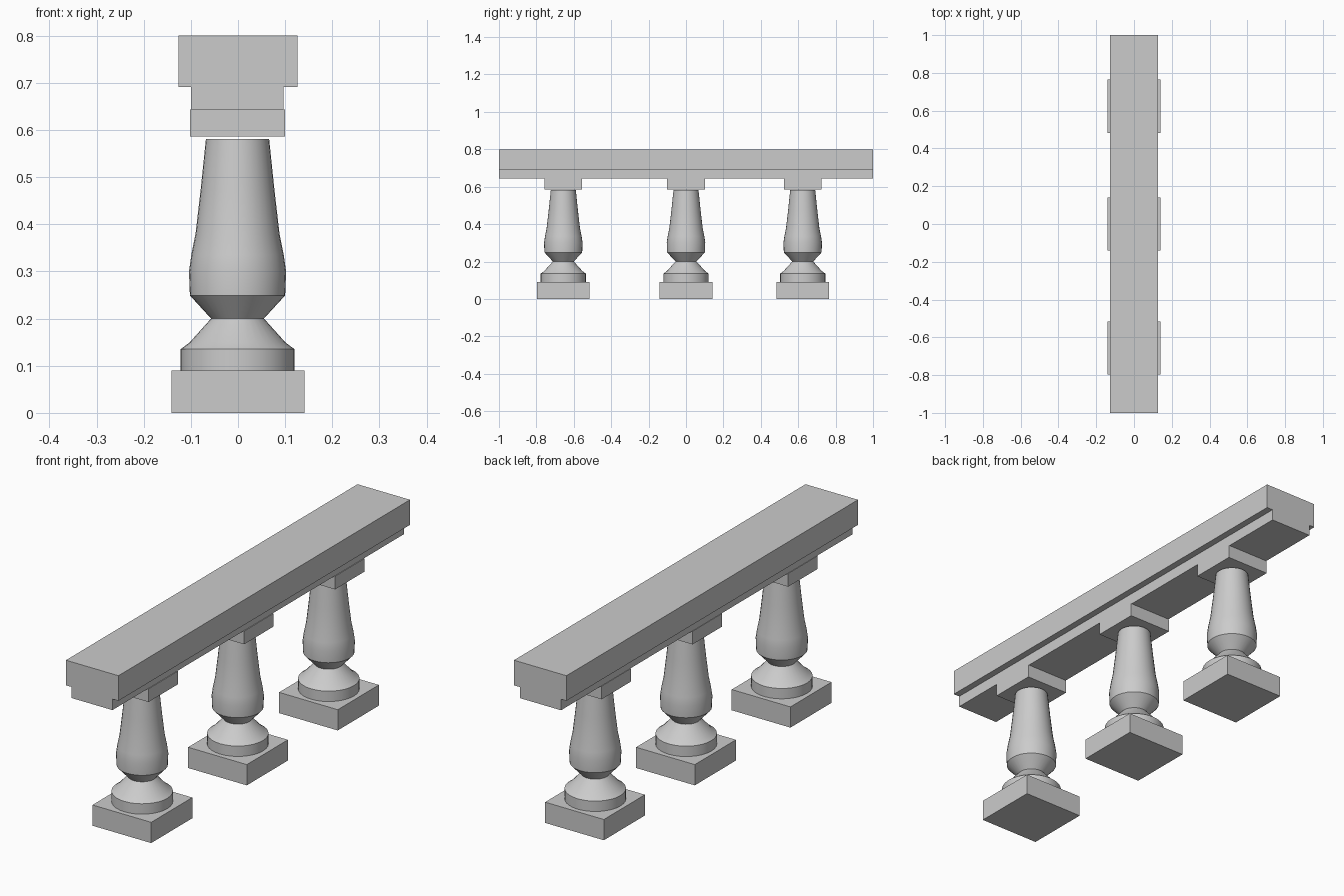
import bpy, bmesh
from math import radians
from mathutils import Matrix, Vector

if "Cube" in bpy.data.objects:
    bpy.data.objects.remove(bpy.data.objects["Cube"])

CENTERS = (-0.656, 0.0, 0.624)   # baluster spacing along y
SIDES = 32
PROFILE = [(0.121, 0.09), (0.121, 0.135), (0.102, 0.149), (0.056, 0.20),
           (0.101, 0.249), (0.103, 0.30), (0.098, 0.335), (0.089, 0.38),
           (0.078, 0.475), (0.067, 0.581)]


def finish(bm, name):
    bmesh.ops.recalc_face_normals(bm, faces=bm.faces)
    mesh = bpy.data.meshes.new(name)
    bm.to_mesh(mesh)
    bm.free()
    obj = bpy.data.objects.new(name, mesh)
    bpy.context.collection.objects.link(obj)
    return obj


def box(name, x0, x1, y0, y1, z0, z1):
    bm = bmesh.new()
    center = Vector((x0 + x1, y0 + y1, z0 + z1)) / 2
    size = Matrix.Diagonal((x1 - x0, y1 - y0, z1 - z0, 1))
    bmesh.ops.create_cube(bm, size=1, matrix=Matrix.Translation(center) @ size)
    return finish(bm, name)


def turned(name, profile, x, y):
    bm = bmesh.new()
    rings = []
    for r, z in profile:
        ring = bmesh.ops.create_circle(bm, segments=SIDES, radius=r,
                                       matrix=Matrix.Translation((x, y, z)))
        rings.append(ring["verts"])
    for a, b in zip(rings, rings[1:]):
        for i in range(SIDES):
            j = (i + 1) % SIDES
            bm.faces.new((a[i], a[j], b[j], b[i]))
    bm.faces.new(rings[0])
    bm.faces.new(rings[-1])
    obj = finish(bm, name)
    bpy.ops.object.select_all(action='DESELECT')
    obj.select_set(True)
    bpy.context.view_layer.objects.active = obj
    bpy.ops.object.shade_smooth_by_angle(angle=radians(30))
    return obj


# Handrail and the narrower moulding below it
box("handrail", -0.126, 0.126, -1, 1, 0.691, 0.80)
box("rail_moulding", -0.10, 0.097, -1, 1, 0.643, 0.691)

# Balusters, each with a square base and cap block
for n, y in enumerate(CENTERS, 1):
    box(f"base_block_{n}", -0.141, 0.141, y - 0.141, y + 0.141, 0, 0.09)
    turned(f"baluster_{n}", PROFILE, -0.001, y)
    box(f"cap_block_{n}", -0.102, 0.10, y - 0.101, y + 0.101, 0.586, 0.643)
